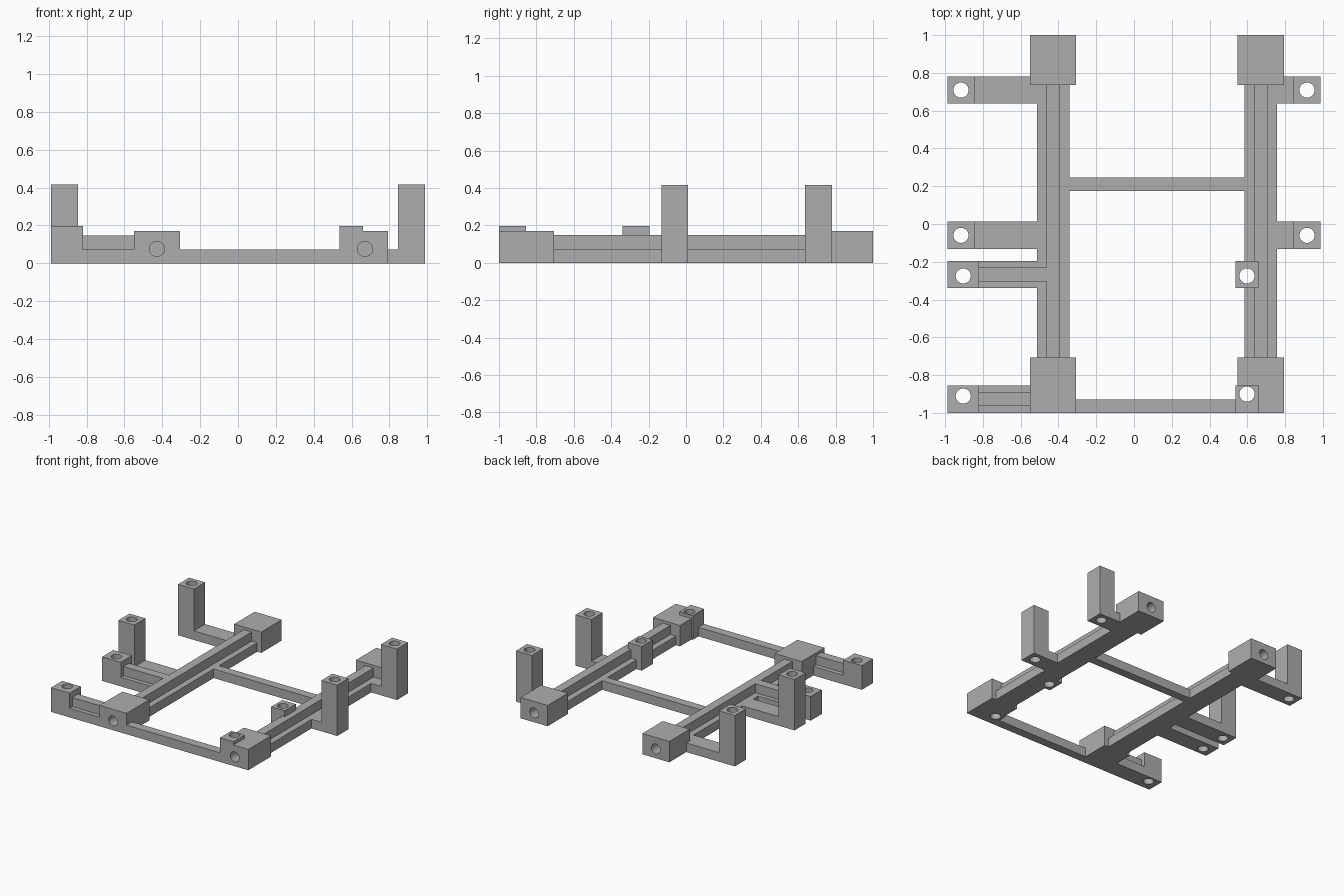
import bpy
import bmesh
from math import radians
from mathutils import Matrix

cube = bpy.data.objects.get("Cube")
if cube:
    bpy.data.objects.remove(cube, do_unlink=True)

grey = bpy.data.materials.new("plain grey")
grey.use_nodes = True
colour = (0.42, 0.42, 0.42, 1)
grey.diffuse_color = colour
grey.node_tree.nodes["Principled BSDF"].inputs["Base Color"].default_value = colour

BASE, RIB, BLOCK, LOW, TALL = 0.074, 0.148, 0.17, 0.197, 0.415
HOLE = 0.04


def add_object(name, bm):
    bmesh.ops.recalc_face_normals(bm, faces=bm.faces[:])
    mesh = bpy.data.meshes.new(name)
    bm.to_mesh(mesh)
    bm.free()
    mesh.materials.append(grey)
    obj = bpy.data.objects.new(name, mesh)
    bpy.context.scene.collection.objects.link(obj)
    return obj


def box(name, x0, x1, y0, y1, top):
    bm = bmesh.new()
    bmesh.ops.create_cube(bm, size=1)
    for v in bm.verts:
        v.co.x = x1 if v.co.x > 0 else x0
        v.co.y = y1 if v.co.y > 0 else y0
        v.co.z = top if v.co.z > 0 else 0
    return add_object(name, bm)


def ribbed_bar(name, axis, centre, width, start, end):
    """Inverted T profile extruded along the x or y axis."""
    w, r = width / 2, 0.036
    profile = [(-w, 0), (w, 0), (w, BASE), (r, BASE),
               (r, RIB), (-r, RIB), (-r, BASE), (-w, BASE)]
    bm = bmesh.new()
    verts = [bm.verts.new((start, centre + a, z) if axis == "x" else (centre + a, start, z))
             for a, z in profile]
    face = bm.faces.new(verts)
    out = bmesh.ops.extrude_face_region(bm, geom=[face])
    moved = [g for g in out["geom"] if isinstance(g, bmesh.types.BMVert)]
    span = end - start
    bmesh.ops.translate(bm, verts=moved, vec=(span, 0, 0) if axis == "x" else (0, span, 0))
    return add_object(name, bm)


def drill(parts, x, y, z=0, along_y=False, length=1.2):
    """Cut a round hole through the listed parts."""
    matrix = Matrix.Translation((x, y, z))
    if along_y:
        matrix = matrix @ Matrix.Rotation(radians(90), 4, "X")
    bm = bmesh.new()
    bmesh.ops.create_cone(bm, cap_ends=True, segments=40, radius1=HOLE,
                          radius2=HOLE, depth=length, matrix=matrix)
    cutter = add_object("hole_cutter", bm)
    cutter.hide_render = True
    cutter.display_type = "WIRE"
    cutter.hide_set(True)
    for part in parts:
        mod = part.modifiers.new("hole", "BOOLEAN")
        mod.operation = "DIFFERENCE"
        mod.solver = "EXACT"
        mod.object = cutter


# Rails with end blocks, bored from their outer ends
rails, front_blocks = {}, {}
for side, x in (("right", -0.428), ("left", 0.671)):
    rails[side] = ribbed_bar(side + "_rail", "y", x, 0.171, -0.707, 0.737)
    front = box(side + "_front_block", x - 0.122, x + 0.122, -1, -0.707, BLOCK)
    back = box(side + "_back_block", x - 0.122, x + 0.122, 0.737, 1, BLOCK)
    drill([front], x, -1, BASE + 0.002, True, 0.4)
    drill([back], x, 1, BASE + 0.002, True, 0.4)
    front_blocks[side] = front

# Cross members between the rails
box("middle_crossbar", -0.344, 0.588, 0.175, 0.245, BASE)
front_bar = box("front_crossbar", -0.306, 0.549, -1, -0.928, BASE)

# Tall drilled posts on flat arms
for place, y in (("back", 0.709), ("middle", -0.06)):
    y0, y1 = y - 0.072, y + 0.072
    for side, sign, inner in (("right", -1, 0.51), ("left", 1, 0.75)):
        xs = sorted((sign * 0.844, sign * 0.988))
        post = box(f"{place}_{side}_post", *xs, y0, y1, TALL)
        drill([post], sign * 0.916, y)
        arm = sorted((sign * inner, sign * 0.844))
        box(f"{place}_{side}_arm", *arm, y0, y1, BASE)

# Low drilled blocks on ribbed arms, and their partners beside the left rail
for place, y0, y1, hole_y, partner_y in (("middle", -0.339, -0.196, -0.275, -0.275),
                                         ("front", -1, -0.855, -0.911, -0.9)):
    low = box(place + "_low_block", -0.988, -0.82, y0, y1, LOW)
    drill([low], -0.904, hole_y)
    end = -0.464 if place == "middle" else -0.55
    ribbed_bar(place + "_low_arm", "x", (y0 + y1) / 2, y1 - y0, -0.82, end)
    partner = box(place + "_inner_block", 0.537, 0.659, y0, y1, LOW)
    if place == "middle":
        drill([partner, rails["left"]], 0.598, partner_y)
    else:
        drill([partner, front_blocks["left"], front_bar], 0.598, partner_y)
        drill([partner], 0.671, -1, BASE + 0.002, True, 0.4)
